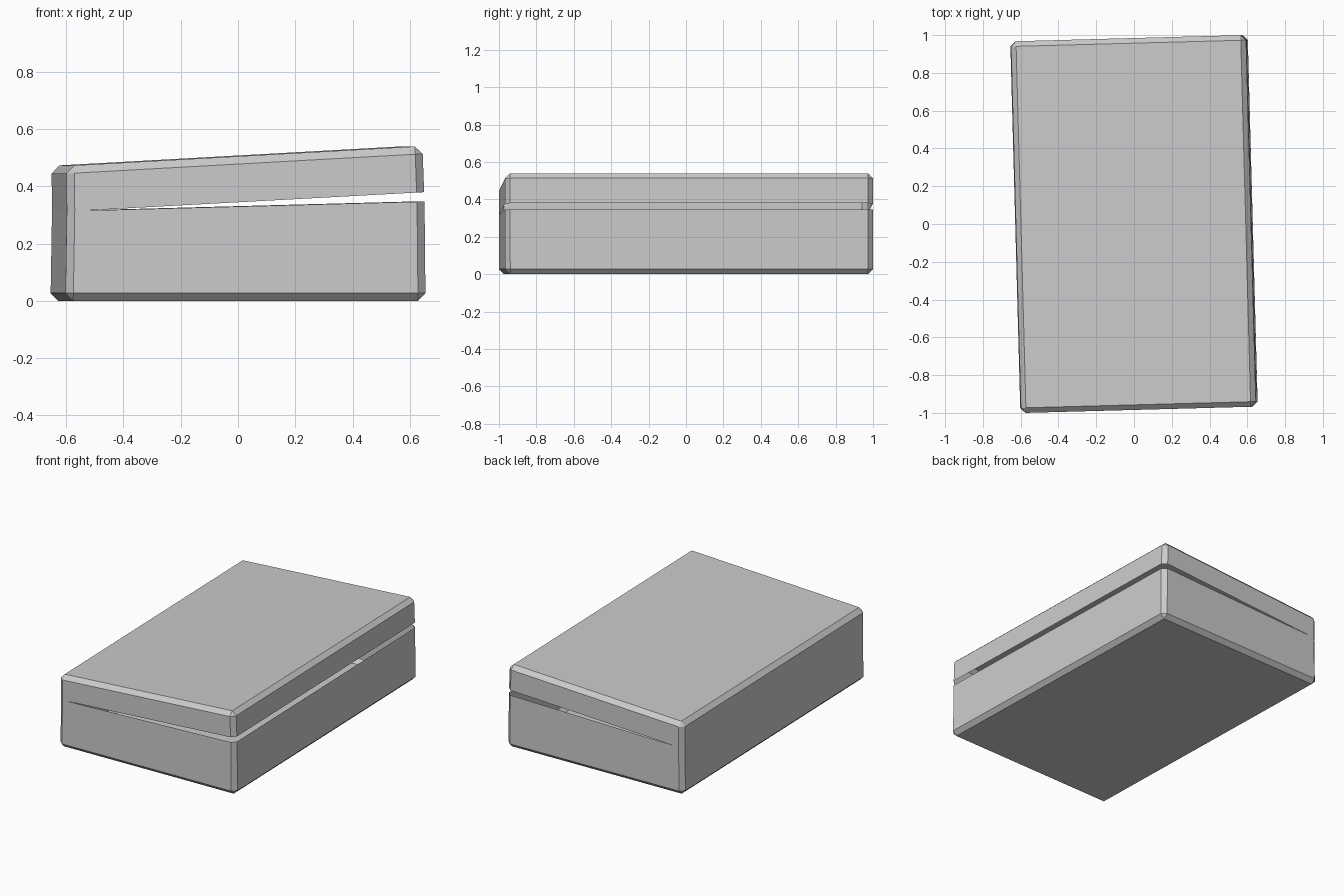
import bpy
import bmesh
import math
from mathutils import Vector, Matrix

cube = bpy.data.objects.get("Cube")
if cube:
    bpy.data.objects.remove(cube, do_unlink=True)

HALF_WIDTH, HALF_LENGTH = 0.629, 0.984
CHAMFER = 0.027
HINGE = Vector((-0.57, 0, 0.315))
SEAM_TILT = math.radians(1.53)
LID_OPENING = math.radians(1.57)
TURN = math.radians(1.55)

grey = bpy.data.materials.new("plain grey")
grey.use_nodes = True
colour = (0.6, 0.6, 0.6, 1)
grey.diffuse_color = colour
grey.node_tree.nodes["Principled BSDF"].inputs["Base Color"].default_value = colour

# Closed box shell, its top leaning slightly
bm = bmesh.new()
bmesh.ops.create_cube(bm, size=2)
for v in bm.verts:
    right, top = v.co.x > 0, v.co.z > 0
    v.co.x = HALF_WIDTH if right else -HALF_WIDTH
    v.co.y *= HALF_LENGTH
    v.co.z = 0
    if top:
        v.co.x += -0.005 if right else 0.008
        v.co.z = 0.508 if right else 0.473
bmesh.ops.bevel(bm, geom=bm.edges[:], offset=CHAMFER, segments=1,
                affect='EDGES', profile=0.5)

# Seam between lid and body, with the hinge line on the narrow side
seam_normal = Vector((-math.sin(SEAM_TILT), 0, math.cos(SEAM_TILT)))


def height_above_seam(point):
    return (point - HINGE).dot(seam_normal)


def cut(normal):
    bmesh.ops.bisect_plane(bm, geom=bm.verts[:] + bm.edges[:] + bm.faces[:],
                           plane_co=HINGE, plane_no=normal, dist=1e-5)


cut(seam_normal)
cut(Vector((1, 0, 0)))
seam = [e for e in bm.edges
        if all(abs(height_above_seam(v.co)) < 1e-4 for v in e.verts)
        and (e.verts[0].co.x + e.verts[1].co.x) / 2 > HINGE.x + 1e-4]
bmesh.ops.split_edges(bm, edges=seam)

# Swing the lid open around the hinge line
lid_faces = [f for f in bm.faces if height_above_seam(f.calc_center_median()) > 0]
lid_verts = {v for f in lid_faces for v in f.verts
             if abs(height_above_seam(v.co)) > 1e-4 or v.co.x > HINGE.x + 1e-4}
bmesh.ops.rotate(bm, verts=list(lid_verts), cent=HINGE,
                 matrix=Matrix.Rotation(-LID_OPENING, 3, 'Y'))

# Whole box stands slightly turned
bmesh.ops.rotate(bm, verts=bm.verts[:], cent=(0, 0, 0),
                 matrix=Matrix.Rotation(TURN, 3, 'Z'))

mesh = bpy.data.meshes.new("hinged_box")
bm.to_mesh(mesh)
bm.free()
mesh.materials.append(grey)
box = bpy.data.objects.new("hinged_box", mesh)
bpy.context.collection.objects.link(box)
